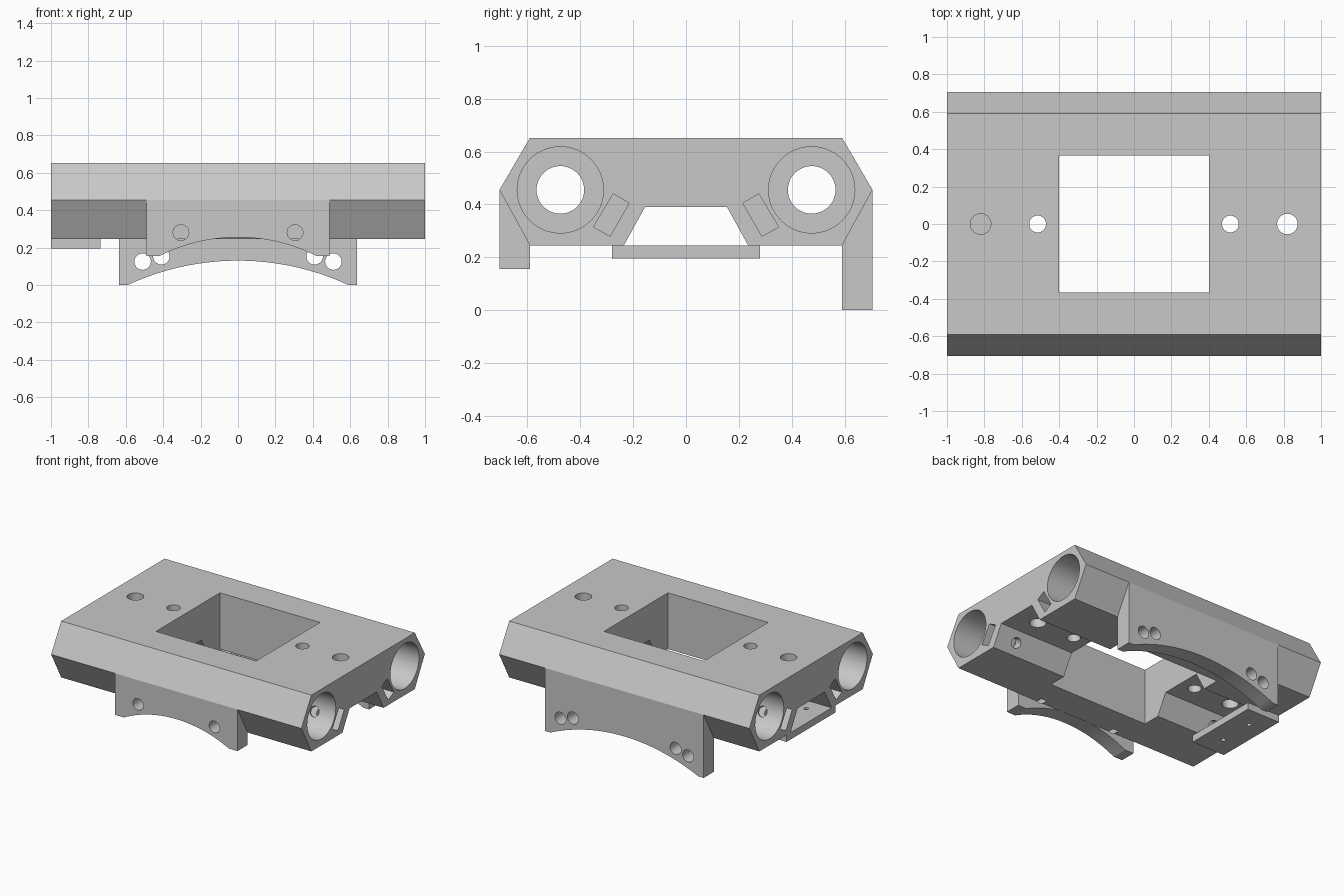
import bpy, bmesh, math
from mathutils import Vector

if "Cube" in bpy.data.objects:
    bpy.data.objects.remove(bpy.data.objects["Cube"])

grey = bpy.data.materials.new("plain grey")
grey.diffuse_color = (0.58, 0.58, 0.58, 1)
grey.use_nodes = True
grey.node_tree.nodes["Principled BSDF"].inputs["Base Color"].default_value = grey.diffuse_color


def prism(name, pts, axis, a, b):
    """Extrude a 2D profile along x (pts are y,z) or along y (pts are x,z)."""
    bm = bmesh.new()
    place = (lambda p, t: (t, p[0], p[1])) if axis == 'x' else (lambda p, t: (p[0], t, p[1]))
    face = bm.faces.new([bm.verts.new(place(p, a)) for p in pts])
    res = bmesh.ops.extrude_face_region(bm, geom=[face])
    shift = Vector((b - a, 0, 0)) if axis == 'x' else Vector((0, b - a, 0))
    bmesh.ops.translate(bm, vec=shift, verts=[g for g in res["geom"] if isinstance(g, bmesh.types.BMVert)])
    bmesh.ops.recalc_face_normals(bm, faces=bm.faces)
    me = bpy.data.meshes.new(name)
    bm.to_mesh(me)
    bm.free()
    me.materials.append(grey)
    ob = bpy.data.objects.new(name, me)
    bpy.context.collection.objects.link(ob)
    return ob


def box(name, x0, x1, y0, y1, z0, z1):
    return prism(name, [(y0, z0), (y1, z0), (y1, z1), (y0, z1)], 'x', x0, x1)


def rod(p, q, r, sides=32):
    """Cylinder cutter from point p to point q."""
    p, q = Vector(p), Vector(q)
    d = q - p
    bpy.ops.mesh.primitive_cylinder_add(vertices=sides, radius=r, depth=d.length, location=(p + q) / 2)
    ob = bpy.context.object
    ob.rotation_euler = d.to_track_quat('Z', 'Y').to_euler()
    ob.data.materials.append(grey)
    return ob


def combine(target, tool, op):
    mod = target.modifiers.new("cut", 'BOOLEAN')
    mod.operation, mod.solver, mod.object = op, 'EXACT', tool
    bpy.ops.object.select_all(action='DESELECT')
    bpy.context.view_layer.objects.active = target
    target.select_set(True)
    bpy.ops.object.modifier_apply(modifier=mod.name)
    bpy.data.objects.remove(tool)


def arched_leg(name, half, foot, bottom, rise, y0, y1):
    """Leg with a circular arch cut in its lower edge."""
    radius = (foot ** 2 + rise ** 2) / (2 * rise)
    cz = bottom + rise - radius
    pts = [(half, bottom), (half, 0.455), (-half, 0.455), (-half, bottom)]
    for i in range(33):
        x = -foot + 2 * foot * i / 32
        pts.append((x, cz + math.sqrt(radius ** 2 - x ** 2)))
    return prism(name, pts, 'y', y0, y1)


# main body: hexagonal rails joined by a deck, with a channel below
half = [(0.155, 0.39), (0.235, 0.245), (0.59, 0.245), (0.705, 0.455), (0.59, 0.652)]
body = prism("carriage_body", half + [(-y, z) for y, z in reversed(half)], 'x', -1, 1)

# front and back legs
combine(body, arched_leg("front_leg", 0.49, 0.42, 0.155, 0.10, -0.705, -0.59), 'UNION')
combine(body, arched_leg("back_leg", 0.635, 0.59, 0.0, 0.13, 0.59, 0.705), 'UNION')

# central window
combine(body, box("window", -0.4, 0.4, -0.365, 0.365, 0.2, 1), 'DIFFERENCE')

cutters = []
for s in (-1, 1):
    # rod bore along each rail
    cutters.append(rod((-1.1, s * 0.475, 0.455), (1.1, s * 0.475, 0.455), 0.09, 48))
    # deck holes, large and small
    cutters.append(rod((s * 0.82, 0, 0.3), (s * 0.82, 0, 0.8), 0.055))
    cutters.append(rod((s * 0.515, 0, 0.3), (s * 0.515, 0, 0.8), 0.045))
    # leg holes
    cutters.append(rod((s * 0.305, -0.8, 0.28), (s * 0.305, -0.55, 0.28), 0.042))
    cutters.append(rod((s * 0.51, 0.5, 0.125), (s * 0.51, 0.8, 0.125), 0.044))
    cutters.append(rod((s * 0.41, 0.5, 0.153), (s * 0.41, 0.8, 0.153), 0.044))
    for t in (-1, 1):
        # bearing pocket in each rail end
        cutters.append(rod((s * 0.47, t * 0.475, 0.455), (s * 1.1, t * 0.475, 0.455), 0.163, 64))
        # slanted nut slot and its clamping screw hole
        slot = [(0.275, 0.44), (0.215, 0.405), (0.287, 0.28), (0.35, 0.315)]
        cutters.append(prism("slot", [(t * y, z) for y, z in slot], 'x', s * 0.76, s * 1.1))
        cutters.append(rod((s * 0.84, t * 0.15, 0.295), (s * 0.84, t * 0.40, 0.43), 0.036, 24))
for c in cutters:
    combine(body, c, 'DIFFERENCE')

# thin plate under one end, with two small holes
plate = box("end_plate", -1, -0.735, -0.28, 0.28, 0.195, 0.245)
for s in (-1, 1):
    combine(plate, rod((-0.87, s * 0.13, 0.1), (-0.87, s * 0.13, 0.3), 0.016, 16), 'DIFFERENCE')

# smooth the bores, keep edges sharp
for ob in (body, plate):
    bpy.ops.object.select_all(action='DESELECT')
    bpy.context.view_layer.objects.active = ob
    ob.select_set(True)
    bpy.ops.object.shade_smooth_by_angle(angle=math.radians(25))
